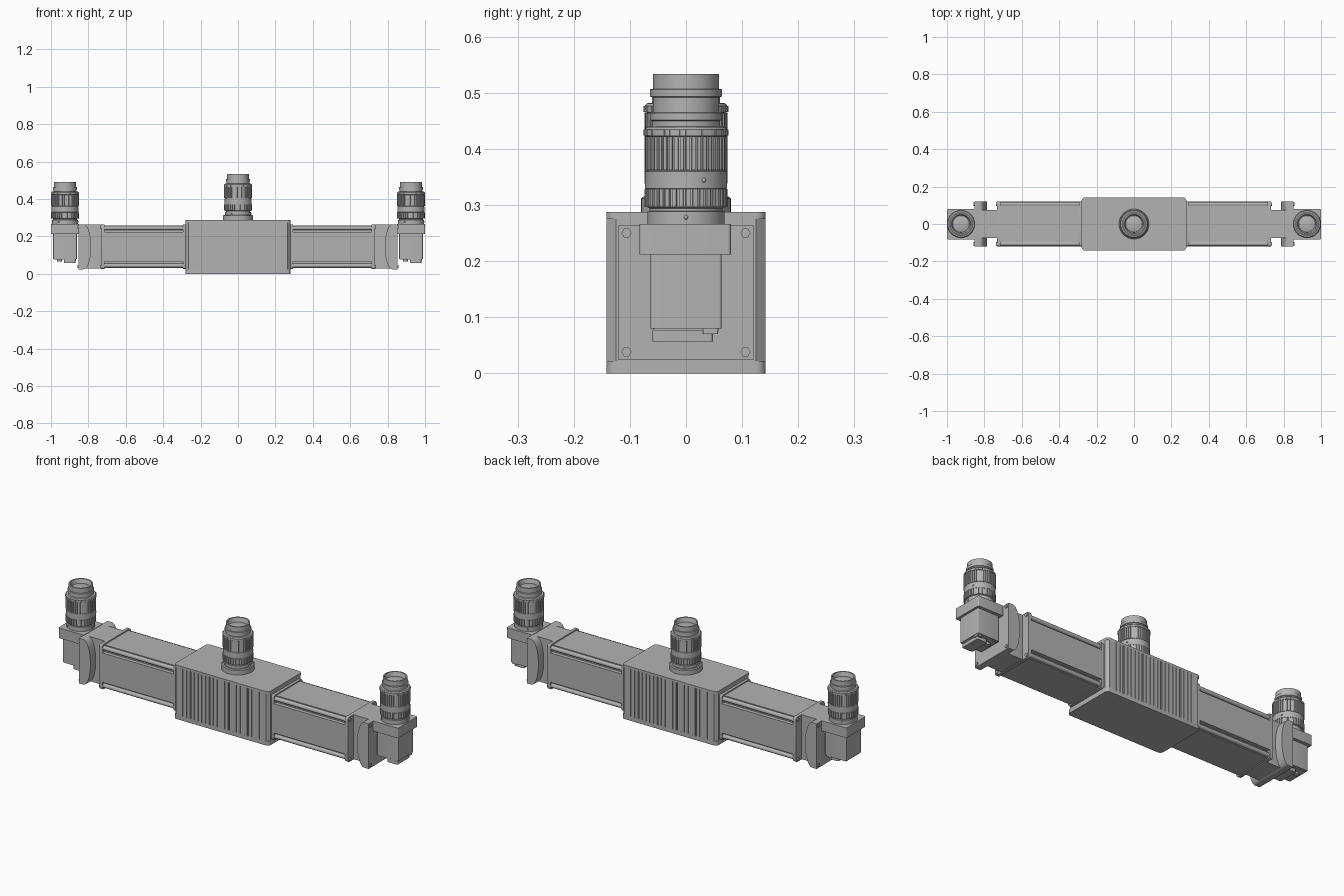
import bpy, bmesh, math
from mathutils import Vector

if "Cube" in bpy.data.objects:
    bpy.data.objects.remove(bpy.data.objects["Cube"], do_unlink=True)

grey = bpy.data.materials.new("satin grey")
grey.use_nodes = True
colour = (0.45, 0.45, 0.45, 1)
grey.diffuse_color = colour
grey.node_tree.nodes["Principled BSDF"].inputs["Base Color"].default_value = colour


def finish(name, bm, smooth=True):
    bmesh.ops.recalc_face_normals(bm, faces=bm.faces)
    mesh = bpy.data.meshes.new(name)
    bm.to_mesh(mesh)
    bm.free()
    mesh.materials.append(grey)
    ob = bpy.data.objects.new(name, mesh)
    bpy.context.collection.objects.link(ob)
    if smooth:
        bpy.ops.object.select_all(action="DESELECT")
        ob.select_set(True)
        bpy.context.view_layer.objects.active = ob
        bpy.ops.object.shade_smooth_by_angle(angle=math.radians(35))
    return ob


def prism(name, points, axis, lo, hi, smooth=True):
    """Extrude a closed outline along an axis; points use the other two axes in order."""
    def place(p, t):
        c = list(p)
        c.insert("xyz".index(axis), t)
        return Vector(c)
    bm = bmesh.new()
    face = bm.faces.new([bm.verts.new(place(p, lo)) for p in points])
    grown = bmesh.ops.extrude_face_region(bm, geom=[face])["geom"]
    shift = place((0, 0), hi - lo)
    bmesh.ops.translate(bm, vec=shift, verts=[v for v in grown if isinstance(v, bmesh.types.BMVert)])
    return finish(name, bm, smooth)


def rounded(a0, a1, b0, b1, r, steps=5):
    pts = []
    corners = ((a1 - r, b1 - r), (a0 + r, b1 - r), (a0 + r, b0 + r), (a1 - r, b0 + r))
    for q, (a, b) in enumerate(corners):
        for i in range(steps + 1):
            t = (q + i / steps) * math.pi / 2
            pts.append((a + r * math.cos(t), b + r * math.sin(t)))
    return pts


def box(name, x0, x1, y0, y1, z0, z1, r=0.003, axis="z"):
    spans = {"x": (x0, x1), "y": (y0, y1), "z": (z0, z1)}
    lo, hi = spans.pop(axis)
    (a0, a1), (b0, b1) = spans.values()
    return prism(name, rounded(a0, a1, b0, b1, r), axis, lo, hi)


def circle(a, b, r, n=20):
    return [(a + r * math.cos(math.tau * i / n), b + r * math.sin(math.tau * i / n)) for i in range(n)]


def lathe(name, profile, x, z, n=48):
    """Turn a radius/height profile around a vertical axis."""
    bm = bmesh.new()
    rings = []
    for r, h in profile:
        ring = [bm.verts.new((x + p[0], p[1], z + h)) for p in circle(0, 0, r, n)]
        rings.append(ring)
    for low, high in zip(rings, rings[1:]):
        for i in range(n):
            j = (i + 1) % n
            bm.faces.new((low[i], low[j], high[j], high[i]))
    bm.faces.new(rings[0])
    bm.faces.new(rings[-1])
    return finish(name, bm)


def knurl(name, x, z0, z1, outer, inner, teeth):
    pts = []
    for i in range(teeth):
        for k, r in ((0.0, outer), (0.6, outer), (0.65, inner), (0.95, inner)):
            t = math.tau * (i + k) / teeth
            pts.append((x + r * math.cos(t), r * math.sin(t)))
    prism(name, pts, "z", z0, z1, False)


def lens(side, x, z):
    barrel = [(.069, 0), (.069, .022), (.065, .023), (.065, .028), (.069, .030), (.069, .062),
              (.073, .063), (.073, .094), (.069, .095), (.069, .156), (.074, .157),
              (.074, .168), (.073, .172), (.073, .197), (.067, .199), (.060, .200)]
    # Barrel steps in toward the open front rim
    barrel = barrel[:12] + [(.070, .173), (.061, .174), (.061, .184), (.064, .185), (.064, .198),
                            (.059, .199), (.059, .225), (.052, .225), (.045, .203)]
    lathe(side + "_lens_barrel", barrel, x, z)
    lathe(side + "_lens_glass", [(.046, .200), (.044, .204), (.030, .208), (.012, .210)], x, z)
    knurl(side + "_focus_ring", x, z + .030, z + .062, .074, .070, 36)
    knurl(side + "_zoom_ring", x, z + .096, z + .156, .074, .070, 44)
    knurl(side + "_front_ring", x, z + .130 + .028, z + .168, .0755, .073, 16)
    # Small locking screws
    for a, h in ((0, .012), (2.1, .012), (4.2, .012), (.45, .078)):
        r = .069 if h < .02 else .073
        bm = bmesh.new()
        bmesh.ops.create_uvsphere(bm, u_segments=10, v_segments=6, radius=.004)
        bmesh.ops.translate(bm, vec=(x + r * math.cos(a), r * math.sin(a), z + h), verts=bm.verts)
        finish(side + "_lens_screw", bm)


# Central housing: base, ribbed body and lid
box("housing_base", -.28, .28, -.142, .142, 0, .022, .018)
front = [(-.28, -.125), (-.265, -.142)]
slots = [-.225 + .0225 * i for i in range(21)]
for i, x in enumerate(slots):
    w, d = (.004, .136) if i % 5 == 2 else (.0015, .139)
    front += [(x - w, -.142), (x - w, -d), (x + w, -d), (x + w, -.142)]
front += [(.265, -.142), (.28, -.125)]
prism("housing_body", front + [(-x, -y) for x, y in front], "z", .022, .275, False)
box("housing_lid", -.28, .28, -.142, .142, .275, .287, .018)
lathe("centre_lens_seat", [(.08, 0), (.08, .024), (.076, .028)], 0, .287)
lens("centre", 0, .308)

# Beams and end brackets, mirrored to both sides
for side, s in (("right", -1), ("left", 1)):
    def sbox(name, x0, x1, *rest, **kw):
        box(side + "_" + name, min(s * x0, s * x1), max(s * x0, s * x1), *rest, **kw)

    quarter = [(.12, .078), (.100, .078), (.100, .114)]
    mid = .144
    outline = quarter + [(-y, h) for y, h in reversed(quarter)]
    outline += [(-y, -h) for y, h in quarter] + [(y, -h) for y, h in reversed(quarter)]
    prism(side + "_beam", [(y, mid + h) for y, h in outline], "x", s * .28, s * .72, False)
    sbox("inner_flange", .278, .295, -.12, .12, .025, .264, r=.012, axis="x")
    sbox("outer_flange", .715, .732, -.12, .12, .025, .264, r=.012, axis="x")
    sbox("bracket_web", .73, .83, -.075, .075, .027, .264)

    # End plate with a bulging inner face
    arc = [(.825 - .04 * math.cos(t), mid + .12 * math.sin(t))
           for t in [math.pi * (i / 16 - .5) for i in range(17)]]
    bulge = [(s * .853, .024)] + [(s * x, z) for x, z in arc] + [(s * .853, .264)]
    prism(side + "_end_plate", bulge, "y", -.12, .12)

    # Tie rods in the beam notches, and bolt heads
    for y in (-.106, .106):
        for z in (.038, .250):
            prism(side + "_bolt_head", circle(y, z, .009, 6), "x", s * .852, s * .858, False)
            prism(side + "_flange_bolt", circle(y, z, .009), "x", s * .73, s * .738)
        for z in (.044, .244):
            prism(side + "_tie_rod", circle(y, z, .011), "x", s * .28, s * .72)

    # Camera hanging under its mounting block
    cx = s * .925
    sbox("camera_mount", .85, 1.0, -.083, .080, .212, .266, r=.006)
    box(side + "_camera_body", cx - .063, cx + .063, -.063, .063, .08, .213, .004)
    box(side + "_camera_back", cx - .058, cx + .058, -.058, .058, .075, .081, .004)
    box(side + "_connector", cx - .005, cx + .055, -.06, .048, .057, .078, .006)
    prism(side + "_connector_plug", circle(cx - .03, .02, .014), "z", .066, .078)
    box(side + "_connector_tab", cx + .03, cx + .06, .03, .057, .07, .08)
    lens(side, cx, .266)
